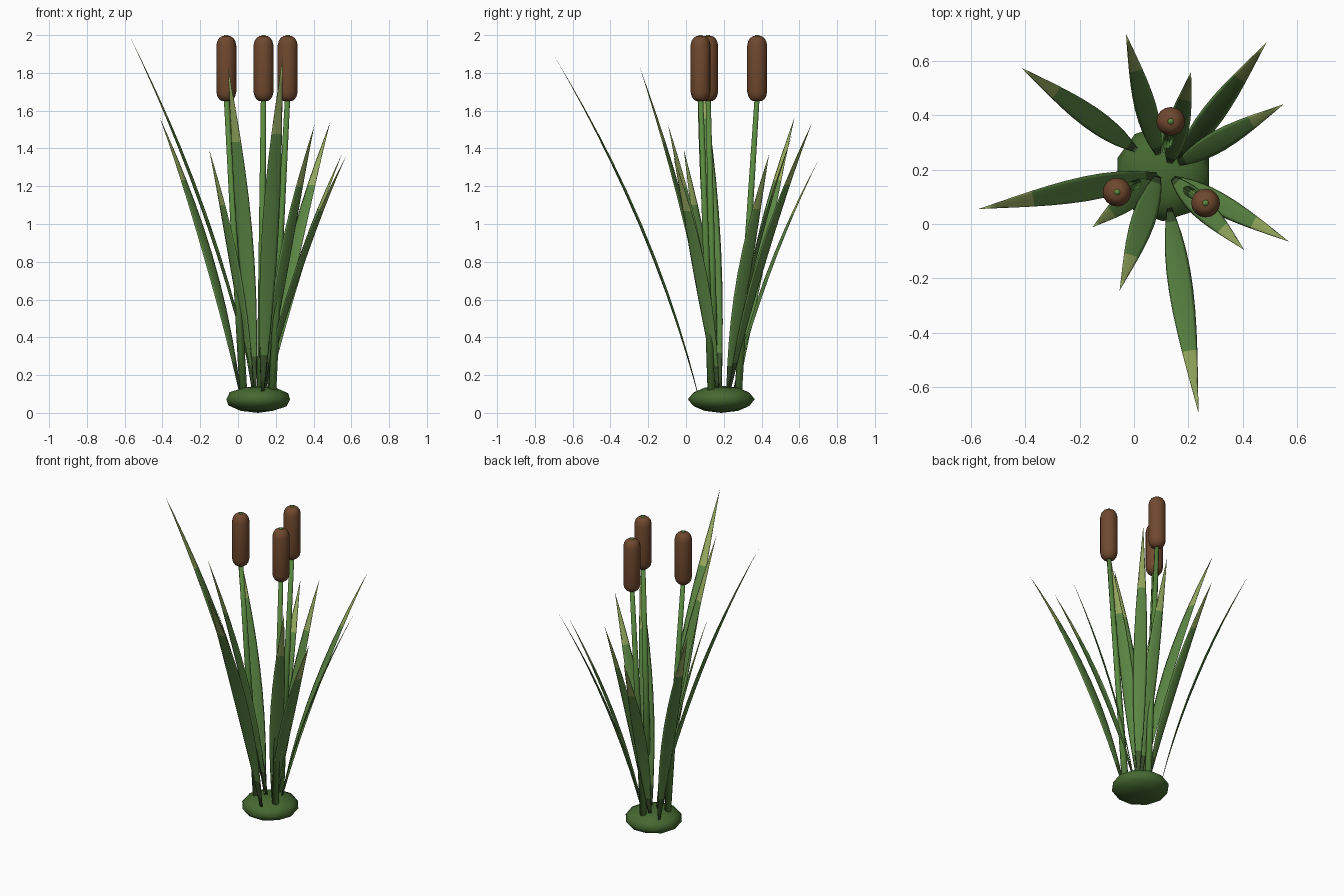
import bpy, bmesh, math
from mathutils import Vector

if "Cube" in bpy.data.objects:
    bpy.data.objects.remove(bpy.data.objects["Cube"])


def material(name, rgb):
    m = bpy.data.materials.new(name)
    m.use_nodes = True
    m.diffuse_color = (*rgb, 1)
    m.node_tree.nodes["Principled BSDF"].inputs["Base Color"].default_value = (*rgb, 1)
    return m


LEAF = material("leaf green", (0.11, 0.25, 0.06))
TIP = material("dry leaf tip", (0.32, 0.42, 0.12))
ROOT = material("dark leaf base", (0.05, 0.10, 0.03))
STEM = material("stem green", (0.10, 0.25, 0.05))
MOUND = material("mound green", (0.06, 0.14, 0.03))
BROWN = material("seed head brown", (0.16, 0.065, 0.027))


def finish(name, bm, mats):
    bmesh.ops.recalc_face_normals(bm, faces=bm.faces)
    for f in bm.faces:
        f.smooth = True
    me = bpy.data.meshes.new(name)
    bm.to_mesh(me)
    bm.free()
    for m in mats:
        me.materials.append(m)
    ob = bpy.data.objects.new(name, me)
    bpy.context.collection.objects.link(ob)
    return ob


def bridge(bm, lo, hi, index=0):
    for i in range(len(lo)):
        j = (i + 1) % len(lo)
        bm.faces.new((lo[i], lo[j], hi[j], hi[i])).material_index = index


def tube(name, rings, mat, sides=14):
    """Closed round solid through (centre, radius) rings."""
    bm = bmesh.new()
    loops = []
    for c, r in rings:
        loops.append([bm.verts.new((c[0] + r * math.cos(a), c[1] + r * math.sin(a), c[2]))
                      for a in (math.tau * i / sides for i in range(sides))])
    for lo, hi in zip(loops, loops[1:]):
        bridge(bm, lo, hi)
    bm.faces.new(loops[0])
    bm.faces.new(loops[-1])
    return finish(name, bm, [mat])


def leaf(name, base, tip, sides=8):
    """Arching blade with a flat oval section, tapered at both ends."""
    base, tip = Vector(base), Vector(tip)
    lean = Vector((tip.x - base.x, tip.y - base.y, 0))
    out = lean.normalized()
    side = Vector((-out.y, out.x, 0))
    height = tip.z - base.z
    half = 0.028 + 0.009 * tip.z
    stops = [0, 0.05, 0.11, 0.2, 0.3, 0.4, 0.5, 0.6, 0.69, 0.77, 0.85, 0.93]
    bm = bmesh.new()
    rows = []
    for t in stops:
        c = base + lean * (0.6 * t + 0.4 * t * t) + Vector((0, 0, height * t))
        w = half * math.sin(math.pi * (0.06 + 0.94 * t))
        rows.append([bm.verts.new(c + side * w * math.cos(a) + out * 0.12 * w * math.sin(a))
                     for a in (math.tau * i / sides for i in range(sides))])
    for t, lo, hi in zip(stops, rows, rows[1:]):
        bridge(bm, lo, hi, 2 if t < 0.1 else (1 if t > 0.76 else 0))
    bm.faces.new(rows[0]).material_index = 2
    end = bm.verts.new(tip)
    for i in range(sides):
        bm.faces.new((rows[-1][i], rows[-1][(i + 1) % sides], end)).material_index = 1
    return finish(name, bm, [LEAF, TIP, ROOT])


# Faceted mound the plant grows from
bm = bmesh.new()
bmesh.ops.create_icosphere(bm, subdivisions=2, radius=1)
for v in bm.verts:
    v.co = (0.107 + 0.177 * v.co.x, 0.187 + 0.177 * v.co.y, 0.072 + 0.072 * v.co.z)
finish("mound", bm, [MOUND])

# Stems with seed heads: foot (x, y), head (x, y)
stalks = [((0.03, 0.155), (-0.062, 0.117)),
          ((0.12, 0.275), (0.135, 0.377)),
          ((0.18, 0.135), (0.263, 0.077))]
head_profile = [(1.65, 0.022), (1.66, 0.037), (1.675, 0.047), (1.7, 0.053),
                (1.945, 0.053), (1.97, 0.047), (1.985, 0.037), (1.995, 0.022)]
for n, (foot, head) in enumerate(stalks, 1):
    foot, head = Vector((*foot, 0.08)), Vector((*head, 1.68))
    mid = foot.lerp(head, 0.5)
    tube(f"stem_{n}", [(foot, 0.021), (mid, 0.018), (head, 0.014)], STEM, 10)
    tube(f"seed_head_{n}", [((head.x, head.y, z), r) for z, r in head_profile], BROWN, 16)
    tube(f"stem_tip_{n}", [((head.x, head.y, 1.97), 0.013), ((head.x, head.y, 2.0), 0.011)],
         STEM, 8)

# Leaves: base (x, y), tip (x, y, z)
leaves = [((0.09, 0.18), (-0.572, 0.055, 1.99)),
          ((0.01, 0.27), (-0.415, 0.575, 1.565)),
          ((0.09, 0.25), (-0.03, 0.70, 1.335)),
          ((0.13, 0.22), (0.21, 0.56, 1.465)),
          ((0.16, 0.23), (0.487, 0.667, 1.535)),
          ((0.16, 0.22), (0.55, 0.44, 1.37)),
          ((0.14, 0.17), (0.57, -0.065, 1.355)),
          ((0.14, 0.17), (0.405, -0.095, 1.525)),
          ((0.13, 0.06), (0.237, -0.695, 1.885)),
          ((0.09, 0.18), (-0.053, -0.245, 1.83)),
          ((0.08, 0.17), (-0.153, -0.012, 1.395))]
for n, (foot, tip) in enumerate(leaves, 1):
    leaf(f"leaf_{n}", (*foot, 0.11), tip)
